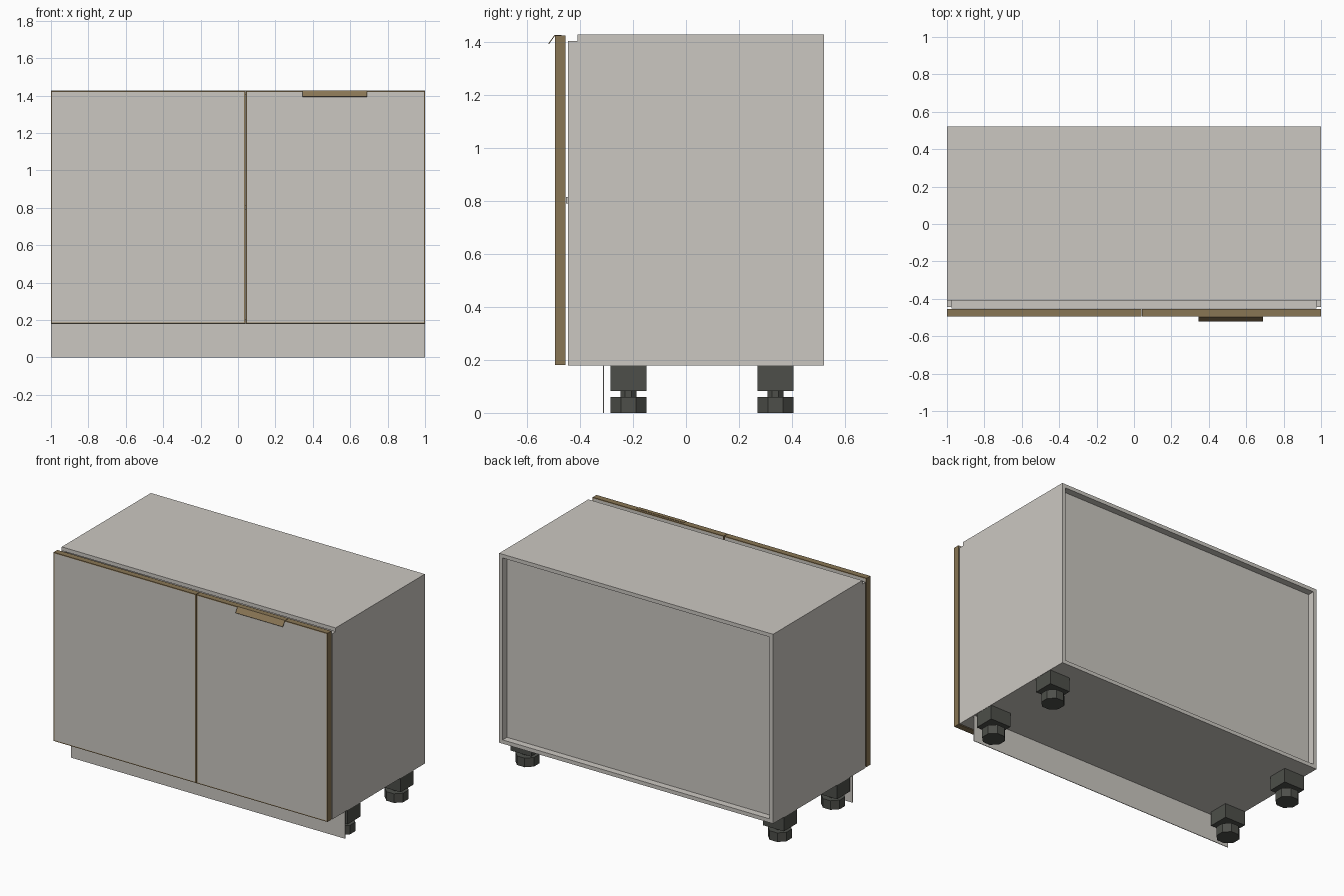
import bpy, bmesh, math
from mathutils import Matrix

if "Cube" in bpy.data.objects:
    bpy.data.objects.remove(bpy.data.objects["Cube"])


def material(name, rgb):
    m = bpy.data.materials.new(name)
    m.diffuse_color = (*rgb, 1)
    m.use_nodes = True
    m.node_tree.nodes["Principled BSDF"].inputs["Base Color"].default_value = m.diffuse_color
    return m


GREY = material("warm light grey", (0.60, 0.575, 0.535))
BROWN = material("brown edge", (0.25, 0.18, 0.09))
DARK = material("dark plastic", (0.075, 0.078, 0.068))


def finish(name, bm, *mats):
    bmesh.ops.recalc_face_normals(bm, faces=bm.faces[:])
    me = bpy.data.meshes.new(name)
    bm.to_mesh(me)
    bm.free()
    for m in mats:
        me.materials.append(m)
    ob = bpy.data.objects.new(name, me)
    bpy.context.collection.objects.link(ob)
    return ob


def add_box(bm, x0, x1, y0, y1, z0, z1):
    mat = Matrix.Translation(((x0 + x1) / 2, (y0 + y1) / 2, (z0 + z1) / 2)) \
        @ Matrix.Diagonal((x1 - x0, y1 - y0, z1 - z0, 1))
    bmesh.ops.create_cube(bm, size=1, matrix=mat)


def box(name, mat, *ext):
    bm = bmesh.new()
    add_box(bm, *ext)
    return finish(name, bm, mat)


def add_prism(bm, x, y, r_flat, z0, z1):
    # octagonal prism with flats facing the axes
    mat = Matrix.Translation((x, y, (z0 + z1) / 2)) @ Matrix.Rotation(math.pi / 8, 4, 'Z')
    r = r_flat / math.cos(math.pi / 8)
    bmesh.ops.create_cone(bm, cap_ends=True, segments=8, radius1=r, radius2=r,
                          depth=z1 - z0, matrix=mat)


T = 0.025                      # board thickness
BOT, TOP = 0.178, 1.428        # carcass height range
FRONT, BACK = -0.445, 0.52     # carcass depth range

# Carcass boards
box("left_side", GREY, -1, -1 + T, FRONT, BACK, BOT, TOP - T)
box("right_side", GREY, 1 - T, 1, FRONT, BACK, BOT, TOP - T)
box("bottom_board", GREY, -1 + T, 1 - T, FRONT, BACK, BOT, BOT + T)
box("top_board", GREY, -1, 1, -0.41, BACK, TOP - T, TOP)
box("shelf", GREY, -1 + T, 1 - T, -0.453, 0.46, 0.79, 0.79 + T)
box("back_panel", GREY, -1 + T, 1 - T, 0.465, 0.475, BOT + T, TOP - T)


# Doors: brown edges and border, grey inset faces front and back
def door(name, x0, x1):
    bm = bmesh.new()
    add_box(bm, x0, x1, -0.495, -0.455, 0.18, 1.425)
    bm.normal_update()
    faces = [f for f in bm.faces if abs(f.normal.y) > 0.9]
    bmesh.ops.inset_individual(bm, faces=faces, thickness=0.009)
    for f in faces:
        f.material_index = 1
    finish(name, bm, BROWN, GREY)


door("left_door", -1, 0.039)
door("right_door", 0.043, 1)

# Sloping pull lip on the right door
bm = bmesh.new()
profile = [(-0.47, 1.427), (-0.496, 1.427), (-0.52, 1.394),
           (-0.517, 1.392), (-0.495, 1.423), (-0.47, 1.423)]
face = bm.faces.new([bm.verts.new((0.345, y, z)) for y, z in profile])
ext = bmesh.ops.extrude_face_region(bm, geom=[face])
bmesh.ops.translate(bm, vec=(0.345, 0, 0),
                    verts=[v for v in ext["geom"] if isinstance(v, bmesh.types.BMVert)])
finish("door_pull", bm, BROWN)

# Plinth board
box("plinth", GREY, -1, 1, -0.313, -0.309, 0, BOT)

# Adjustable feet: block, neck and octagonal pad
for side, sx in (("left", -1), ("right", 1)):
    for row, y in (("front", -0.2175), ("back", 0.3375)):
        x = sx * 0.922
        bm = bmesh.new()
        add_box(bm, x - 0.076, x + 0.076, y - 0.0675, y + 0.0675, 0.083, BOT)
        add_prism(bm, x, y, 0.03, 0.055, 0.09)
        add_prism(bm, x, y, 0.0675, 0, 0.06)
        finish(f"{row}_{side}_foot", bm, DARK)
